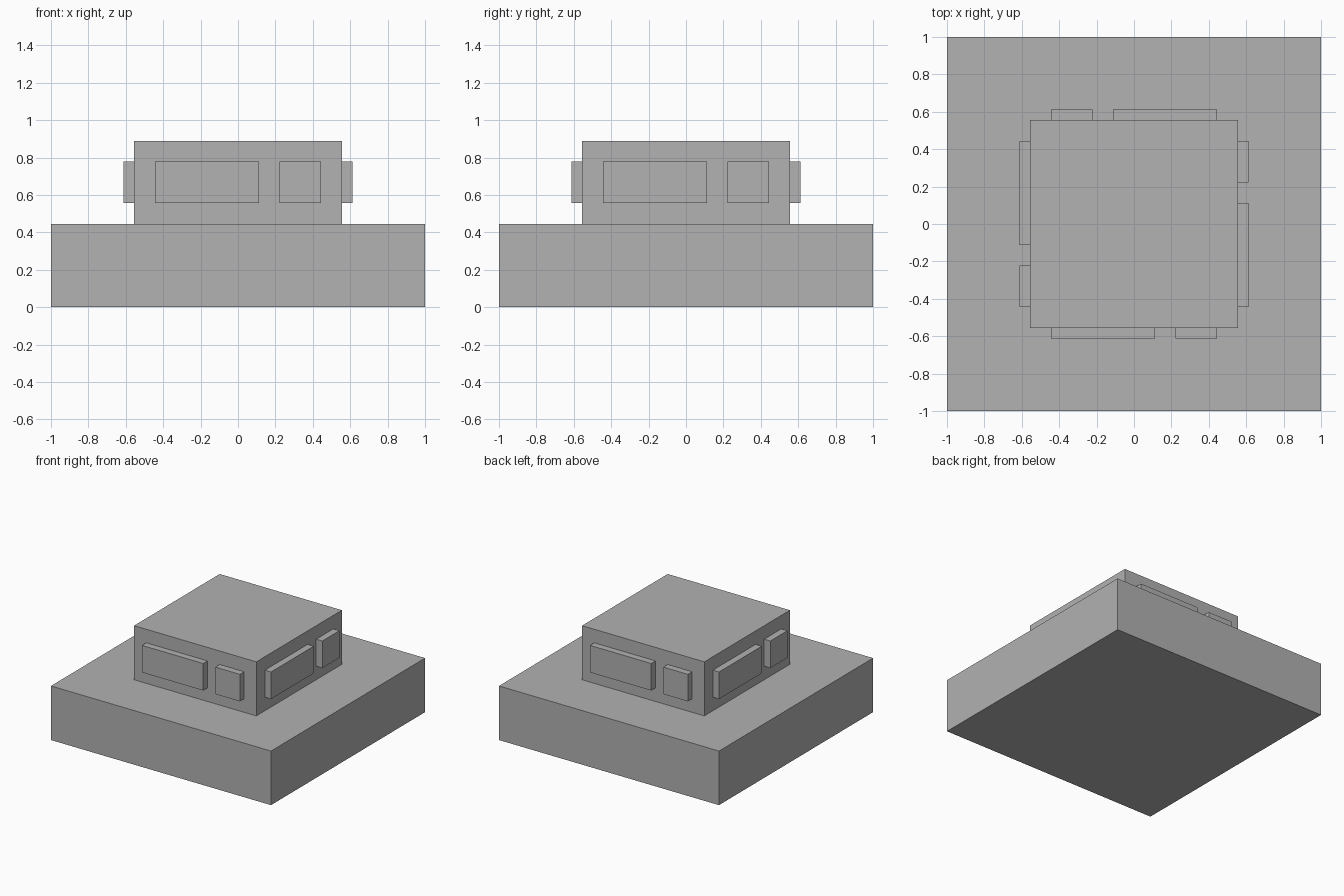
import bpy
import bmesh
from math import pi
from mathutils import Matrix

old = bpy.data.objects.get("Cube")
if old:
    bpy.data.objects.remove(old, do_unlink=True)

U = 1 / 9  # layout module

grey = bpy.data.materials.new("plain_grey")
grey.use_nodes = True
colour = (0.445, 0.445, 0.445, 1)
grey.diffuse_color = colour
grey.node_tree.nodes["Principled BSDF"].inputs["Base Color"].default_value = colour


def box(name, low, high, turn=0):
    """Box between two corners in modules, turned about the vertical axis."""
    size = [(b - a) * U for a, b in zip(low, high)]
    centre = [(a + b) / 2 * U for a, b in zip(low, high)]
    bm = bmesh.new()
    bmesh.ops.create_cube(bm, size=1)
    place = Matrix.Translation(centre) @ Matrix.Diagonal((*size, 1))
    bm.transform(Matrix.Rotation(turn, 4, "Z") @ place)
    mesh = bpy.data.meshes.new(name)
    bm.to_mesh(mesh)
    bm.free()
    mesh.materials.append(grey)
    obj = bpy.data.objects.new(name, mesh)
    bpy.context.collection.objects.link(obj)
    return obj


# Broad plinth and the block on top of it
box("base", (-9, -9, 0), (9, 9, 4))
box("upper_block", (-5, -5, 4), (5, 5, 8))

# A wide and a small raised panel on each side, turned a quarter each time
for i, side in enumerate(("front", "left", "back", "right")):
    box(side + "_wide_panel", (-4, -5.5, 5), (1, -5, 7), i * pi / 2)
    box(side + "_small_panel", (2, -5.5, 5), (4, -5, 7), i * pi / 2)
